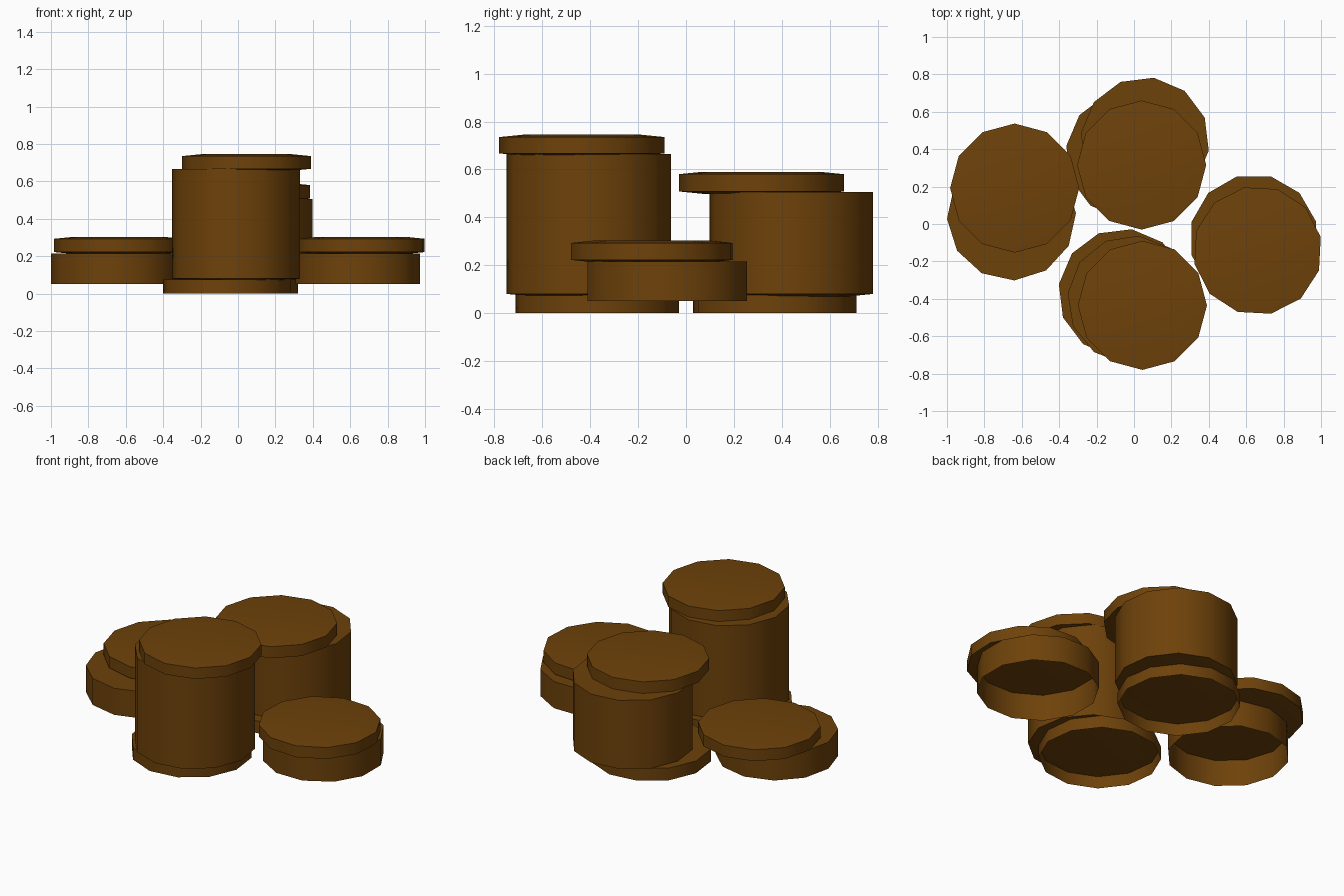
import bpy, bmesh, math

if "Cube" in bpy.data.objects:
    bpy.data.objects.remove(bpy.data.objects["Cube"])

# Single colour for every disc
bronze = bpy.data.materials.new("dark_bronze")
bronze.diffuse_color = (0.155, 0.054, 0.003, 1.0)
bronze.use_nodes = True
bronze.node_tree.nodes["Principled BSDF"].inputs["Base Color"].default_value = bronze.diffuse_color

R = 0.345      # corner radius of the twelve-sided discs
SIDES = 12


def ring(bm, cx, cy, z, r, turn):
    return [bm.verts.new((cx + r * math.cos(turn + i * math.tau / SIDES),
                          cy + r * math.sin(turn + i * math.tau / SIDES), z))
            for i in range(SIDES)]


def disc(name, cx, cy, z0, z1, turn_deg, top=0.0, bottom=0.0, hollow=False):
    """Twelve-sided disc; top/bottom give the cap bulge, hollow leaves it open below."""
    turn = math.radians(turn_deg)
    levels = [(z0, R), (z1, R)]
    if bottom:
        levels.insert(0, (z0 - bottom, 0.245))
    if top:
        levels.append((z1 + top, 0.245))
    bm = bmesh.new()
    rings = [ring(bm, cx, cy, z, r, turn) for z, r in levels]
    for a, b in zip(rings, rings[1:]):
        for i in range(SIDES):
            j = (i + 1) % SIDES
            bm.faces.new((a[i], a[j], b[j], b[i]))
    bm.faces.new(rings[-1])
    if not hollow:
        bm.faces.new(rings[0][::-1])
    me = bpy.data.meshes.new(name)
    bm.to_mesh(me)
    bm.free()
    me.materials.append(bronze)
    ob = bpy.data.objects.new(name, me)
    bpy.context.collection.objects.link(ob)
    bpy.ops.object.select_all(action='DESELECT')
    ob.select_set(True)
    bpy.context.view_layer.objects.active = ob
    bpy.ops.object.shade_smooth_by_angle(angle=math.radians(35))


# Front stack (tallest)
disc("front_base_coin", -0.06, -0.37, 0.0, 0.076, -8, hollow=True)
disc("front_coin_column", -0.011, -0.406, 0.08, 0.665, -6, bottom=0.01)
disc("front_top_coin", 0.045, -0.435, 0.667, 0.735, 0, 0.01, 0.01)

# Back stack
disc("back_base_coin", -0.02, 0.37, 0.0, 0.076, -8, hollow=True)
disc("back_coin_column", 0.058, 0.44, 0.08, 0.505, -8, bottom=0.01)
disc("back_top_coin", 0.041, 0.315, 0.508, 0.58, 0, 0.01, 0.01)

# Left low stack, open underneath
disc("left_coin_column", -0.655, 0.043, 0.05, 0.215, 2.5, hollow=True)
disc("left_top_coin", -0.638, 0.192, 0.222, 0.293, 0, 0.01, 0.01)

# Right low stack, open underneath
disc("right_coin_column", 0.641, -0.078, 0.05, 0.215, 15, hollow=True)
disc("right_top_coin", 0.661, -0.142, 0.222, 0.293, 12, 0.01, 0.01)
